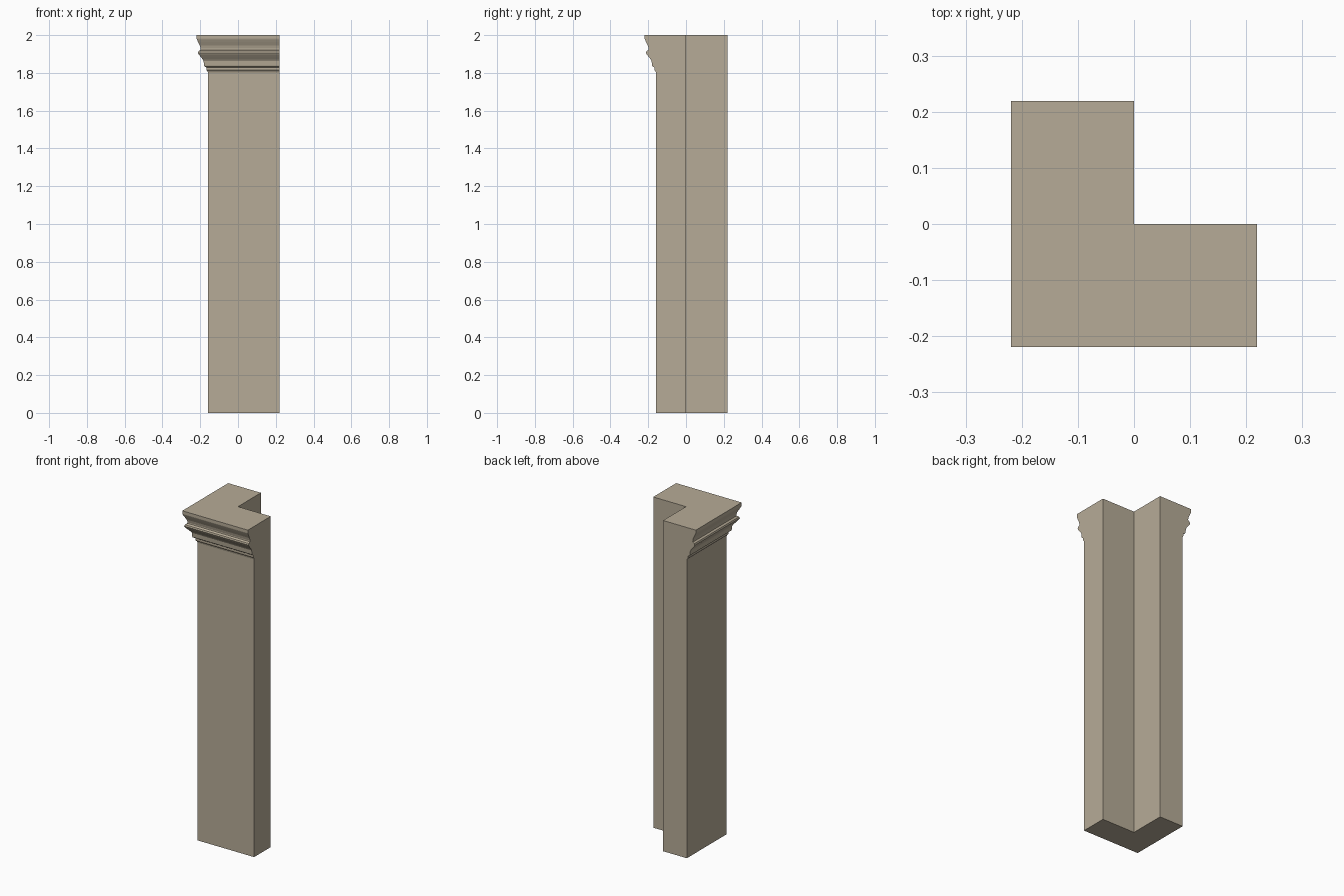
import bpy, bmesh, math

if "Cube" in bpy.data.objects:
    bpy.data.objects.remove(bpy.data.objects["Cube"])

END = 0.219  # where both arms of the L stop


def l_ring(bm, d, z):
    """L-shaped plan: inner corner at the origin, outer faces at distance d."""
    plan = [(-d, -d), (END, -d), (END, 0), (0, 0), (0, END), (-d, END)]
    return [bm.verts.new((x, y, z)) for x, y in plan]


def l_sweep(name, profile, cap_bottom, cap_top):
    bm = bmesh.new()
    rings = [l_ring(bm, d, z) for d, z in profile]
    for low, high in zip(rings, rings[1:]):
        for i in range(6):
            j = (i + 1) % 6
            bm.faces.new((low[i], low[j], high[j], high[i]))
    if cap_bottom:
        bm.faces.new(rings[0][::-1])
    if cap_top:
        bm.faces.new(rings[-1])
    # merge the flat strips on the end and inner faces
    bmesh.ops.dissolve_limit(bm, angle_limit=math.radians(0.5),
                             verts=bm.verts[:], edges=bm.edges[:])
    mesh = bpy.data.meshes.new(name)
    bm.to_mesh(mesh)
    bm.free()
    obj = bpy.data.objects.new(name, mesh)
    bpy.context.collection.objects.link(obj)
    mat = bpy.data.materials.get("stone") or bpy.data.materials.new("stone")
    mat.diffuse_color = (0.47, 0.41, 0.31, 1)
    mat.use_nodes = True
    mat.node_tree.nodes["Principled BSDF"].inputs["Base Color"].default_value = mat.diffuse_color
    mesh.materials.append(mat)
    return obj


# plain corner shaft
l_sweep("corner_shaft", [(0.159, 0), (0.159, 1.8)], True, False)

# moulded capital, mitred at the outer corner: (projection, height)
capital = [
    (0.159, 1.800), (0.161, 1.808), (0.167, 1.815),   # small cove
    (0.167, 1.828), (0.178, 1.835), (0.180, 1.840),   # necking step
    (0.182, 1.863),                                   # fascia
    (0.187, 1.872), (0.196, 1.883), (0.208, 1.898),   # lower slope
    (0.212, 1.906), (0.209, 1.915), (0.199, 1.922),   # bead
    (0.198, 1.928),
    (0.202, 1.945), (0.211, 1.963), (0.218, 1.978),   # crown
    (0.219, 1.982), (0.219, 2.000),
]
l_sweep("moulded_capital", capital, False, True)
